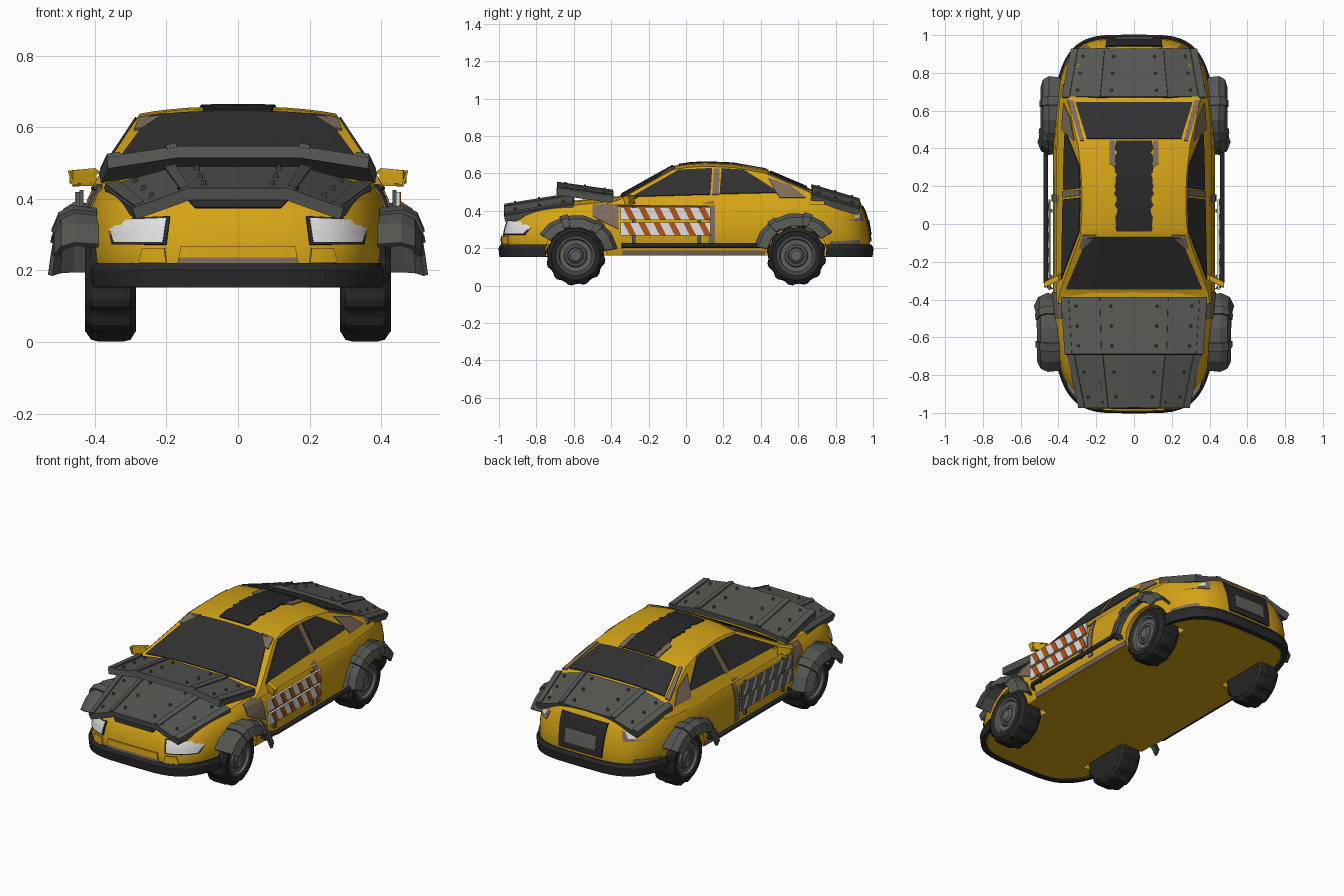
import bpy, bmesh, math, random
from mathutils import Vector, Matrix

if "Cube" in bpy.data.objects:
    bpy.data.objects.remove(bpy.data.objects["Cube"])
random.seed(3)

def mat(name, *c):
    m = bpy.data.materials.new(name)
    m.diffuse_color = (*c, 1)
    m.use_nodes = True
    m.node_tree.nodes["Principled BSDF"].inputs["Base Color"].default_value = m.diffuse_color
    return m
YELLOW = mat("yellow paint", .66, .37, .008)
TAN = mat("bare primer", .21, .15, .105)
PLATE = mat("armour grey", .092, .096, .086)
DARK = mat("black trim", .022, .022, .022)
GLASS = mat("dark glass", .03, .03, .03)
WHITE = mat("white", .75, .75, .75)
ORANGE = mat("orange", .45, .09, .012)
RIM = mat("rim grey", .12, .12, .115)
TYRE = mat("tyre rubber", .019, .019, .019)

def finish(name, bm, m, mirror=False, thick=0, smooth=0):
    bmesh.ops.remove_doubles(bm, verts=bm.verts, dist=1e-4)
    bmesh.ops.dissolve_degenerate(bm, edges=bm.edges, dist=1e-5)
    bmesh.ops.recalc_face_normals(bm, faces=bm.faces)
    me = bpy.data.meshes.new(name)
    bm.to_mesh(me)
    bm.free()
    me.materials.append(m)
    o = bpy.data.objects.new(name, me)
    bpy.context.collection.objects.link(o)
    if smooth:
        bpy.ops.object.select_all(action='DESELECT')
        o.select_set(True)
        bpy.context.view_layer.objects.active = o
        bpy.ops.object.shade_smooth_by_angle(angle=math.radians(smooth))
    if mirror:
        o.modifiers.new("mirror", 'MIRROR')
    if thick:
        s = o.modifiers.new("thickness", 'SOLIDIFY')
        s.thickness, s.offset = thick, 0
    return o

def sheet(name, m, f, us, vs, **k):
    """Surface f(u, v) sampled on a grid."""
    bm = bmesh.new()
    g = [[bm.verts.new(f(u, v)) for v in vs] for u in us]
    for i in range(len(us) - 1):
        for j in range(len(vs) - 1):
            bm.faces.new((g[i][j], g[i+1][j], g[i+1][j+1], g[i][j+1]))
    return finish(name, bm, m, **k)

def lin(n): return [i / n for i in range(n + 1)]

def interp(t, x):
    if x <= t[0][0]: return t[0][1]
    for (a, p), (b, q) in zip(t, t[1:]):
        if x <= b: return p + (q - p) * (x - a) / (b - a)
    return t[-1][1]

def panel(name, m, surf, c, nu=8, nv=4, mirror=True, thick=.008):
    """Thin plate on a surface: c = four 2D corners mapped by surf."""
    c = [Vector(p) for p in c]
    f = lambda u, v: surf(*c[0].lerp(c[1], u).lerp(c[3].lerp(c[2], u), v))
    return sheet(name, m, f, lin(nu), lin(nv), mirror=mirror, thick=thick)

def box(name, m, size, loc, rot=None, mirror=False):
    bm = bmesh.new()
    M = Matrix.Translation(loc) @ (rot or Matrix()) @ Matrix.Diagonal((*size, 1))
    bmesh.ops.create_cube(bm, size=1, matrix=M)
    return finish(name, bm, m, mirror=mirror)

# ---- body: superellipse plan outlines stacked from sill to shoulder
N = 4.2
def O(y): return max(0, 1 - abs(y) ** N) ** (1 / N)
TOP = [(-.97, .375), (-.8, .41), (-.4, .45), (0, .465), (.5, .485), (.7, .475), (.9, .44), (.97, .41)]
LEV = [(0, .41, .97), (.25, .43, .985), (.5, .43, .98), (.72, .42, .97), (.9, .4, .955), (1, .375, .94)]
def ztop(y): return interp(TOP, y)
def ab(y, z):
    t = (z - .16) / (ztop(y) - .16)
    return interp([(l[0], l[1]) for l in LEV], t), interp([(l[0], l[2]) for l in LEV], t)
def side(y, z):
    a, b = ab(y, z)
    return (a * O(y / b) + .002, y, z)
def end(s):
    def f(x, z):
        a, b = ab(s * .95, z)
        return (x, s * (b * O(x / a) + .002), z)
    return f
front, rear = end(-1), end(1)
FULL = [(0, 0, .9)] + LEV + [(1.07, .22, .935), (1.09, 0, .93)]
def body(Y, l):
    t, a, b = FULL[l]
    return (a * O(Y), b * Y, .16 + t * (ztop(b * Y) - .16))
YS = [-math.cos(math.pi * i / 48) for i in range(49)]
shell = sheet("body_shell", YELLOW, body, YS, range(len(FULL)), mirror=True, smooth=30)

# wheel wells
bm = bmesh.new()
for x in (-.435, .435):
    for y in (-.59, .59):
        bmesh.ops.create_cone(bm, cap_ends=True, segments=32, radius1=.168, radius2=.168, depth=.33,
            matrix=Matrix.Translation((x, y, .16)) @ Matrix.Rotation(math.pi / 2, 4, 'Y'))
cut = finish("wheel_well_cutter", bm, YELLOW)
cut.hide_render = True
cut.hide_set(True)
bo = shell.modifiers.new("wells", 'BOOLEAN')
bo.operation, bo.object, bo.solver = 'DIFFERENCE', cut, 'EXACT'

# bumpers
for s, n in ((-1, "front_bumper"), (1, "rear_bumper")):
    def bump(Y, k):
        z, g = [(.155, .97), (.155, 1), (.2, 1.005), (.218, .995), (.218, .97)][k]
        return (.438 * g * O(Y), s * .995 * g * abs(Y), z)
    sheet(n, DARK, bump, [Y for Y in YS if Y < -.74], range(5), mirror=True, thick=.006)

# ---- cabin
ROOF = [(-.42, .45), (-.36, .478), (-.07, .64), (.02, .653), (.1, .658), (.25, .652), (.42, .622), (.66, .52), (.74, .475)]
def cabin_x(y, z): return (.385 - .66 * (z - .47)) * O(y)
def edge(y):
    z = max(interp(ROOF, y) - .02, .44)
    return cabin_x(y, z), z
def top(x, y):
    return (x, y, interp(ROOF, y) - .02 * min(1, abs(x) / edge(y)[0]) ** 2.5 + .003)
def cabin(y, k):
    xe, ze = edge(y)
    if k <= 1:
        p = top(xe * k, y)
        return (p[0], y, max(p[2] - .003, .44))
    z = ze + (.43 - ze) * (k - 1)
    return (cabin_x(y, z), y, z)
sheet("cabin", YELLOW, cabin, [-.42, -.36, -.28, -.2, -.12, -.07, -.02, .02, .1, .18, .25, .34, .42, .5, .58, .66, .74],
      [0, .25, .5, .7, .85, 1, 1.5, 2], mirror=True, smooth=25)
def glass_side(y, z): return (cabin_x(y, z) + .002, y, z)
panel("windscreen", GLASS, top, [(-.36, -.345), (.36, -.345), (.245, -.07), (-.245, -.07)], 16, 8, False)
panel("rear_window", GLASS, top, [(-.25, .45), (.25, .45), (.31, .645), (-.31, .645)], 16, 6, False)
panel("front_side_window", GLASS, glass_side, [(-.29, .475), (.13, .487), (.14, .627), (-.04, .618)])
panel("rear_side_window", GLASS, glass_side, [(.18, .49), (.5, .497), (.31, .618), (.19, .626)])
panel("rear_pillar_primer", TAN, top, [(.265, .44), (.285, .44), (.352, .655), (.322, .655)])
panel("windscreen_pillar_primer", TAN, top, [(.27, -.13), (.29, -.13), (.275, -.06), (.2, -.06)])
panel("side_pillar_primer", TAN, glass_side, [(.14, .485), (.175, .485), (.18, .625), (.15, .625)])
panel("quarter_primer", TAN, glass_side, [(.5, .47), (.64, .47), (.56, .535), (.44, .575)])
panel("roof_primer", TAN, top, [(.1, .3), (.13, .32), (.13, .44), (.1, .44)])
# worn roof stripe
wob = [random.uniform(.088, .106) for _ in range(25)]
sheet("roof_stripe", DARK, lambda u, v: top(v * wob[int(u * 24)], -.04 + .48 * u),
      lin(24), [-1, -.5, 0, .5, 1], thick=.008)

# ---- body side and end details
panel("fender_primer", TAN, side, [(-.5, .37), (-.36, .3), (-.36, .445), (-.5, .43)])
panel("door_top_primer", TAN, side, [(-.37, .425), (.15, .425), (.15, .456), (-.37, .446)])
panel("door_rear_primer", TAN, side, [(.12, .21), (.155, .21), (.155, .456), (.12, .456)])
panel("sill_primer", TAN, side, [(-.34, .163), (.42, .163), (.42, .188), (-.34, .188)])
panel("rear_corner_primer", TAN, side, [(.77, .222), (.93, .222), (.92, .245), (.78, .235)])
panel("headlight", WHITE, front, [(.21, .278), (.345, .278), (.362, .338), (.2, .345)], 12)
panel("headlight_frame", DARK, front, [(.2, .272), (.351, .272), (.368, .343), (.19, .351)], 12, 4, True, .005)
panel("bumper_primer", TAN, front, [(-.17, .217), (.17, .217), (.165, .235), (-.165, .235)], 12, 2, False)
panel("intake_frame", YELLOW, front, [(-.165, .235), (.165, .235), (.16, .268), (-.16, .268)], 12, 2, False, .014)
panel("fog_lamp", YELLOW, front, [(.2, .222), (.275, .222), (.265, .262), (.205, .262)], 6, 2, True, .014)
panel("tail_light_frame", TAN, rear, [(.25, .345), (.372, .345), (.36, .415), (.23, .4)], 10, 4, True, .006)
panel("tail_light", WHITE, rear, [(.27, .36), (.365, .36), (.355, .41), (.25, .395)], 10)
panel("boot_panel", DARK, rear, [(-.14, .235), (.14, .235), (.15, .425), (-.15, .425)], 8, 6, False, .012)
panel("rear_number_plate", RIM, rear, [(-.1, .27), (.1, .27), (.1, .35), (-.1, .35)], 6, 2, False, .018)
sheet("hood_vent", DARK, lambda u, v: (u * (.12 + .05 * v), -.972 + .03 * v, .375 + .055 * v), [-1, 0, 1], [0, 1], thick=.01)

# ---- armour plates with seams and rivets
riv = bmesh.new()
def armour(name, p, q, drop):
    def P(s, v, up=0):
        y, z, w = (a + (b - a) * v for a, b in zip(p, q))
        return (s * w, y, z + up - drop * max(0, (abs(s) - .47) / .53))
    S = [-1, -.82, -.47, 0, .47, .82, 1]
    sheet(name, PLATE, lambda s, v: P(s, v, -.017), S, lin(2), thick=.034)
    sheet(name + "_seam", PLATE, lambda s, v: P(s, v, .002), [.47, .55], [0, 1], thick=.012, mirror=True)
    sheet(name + "_edge", PLATE, lambda s, v: P(s, v, .002), [.9, 1], [0, 1], thick=.012, mirror=True)
    for s in (-.8, -.32, .32, .8):
        for v in (.15, .5, .85):
            bmesh.ops.create_cone(riv, cap_ends=True, segments=8, radius1=.009, radius2=.005, depth=.018,
                                  matrix=Matrix.Translation(P(s, v, .004)))
armour("front_hood_plate", (-.97, .43, .29), (-.6, .49, .37), .055)
armour("rear_hood_plate", (-.69, .548, .365), (-.39, .505, .385), .03)
armour("boot_plate", (.67, .535, .38), (.925, .46, .33), .05)
finish("rivets", riv, PLATE)

# ---- wheels, flares
def lathe(name, m, prof, cy, lug=0):
    def f(i, k):
        x, r = prof[k]
        if lug and r > .14 and i % 4 < 2: r -= lug
        a = 2 * math.pi * i / 48
        return (x, cy + r * math.cos(a), .16 + r * math.sin(a))
    sheet(name, m, f, range(49), range(len(prof)), mirror=True)
FL = [(.39, .205), (.455, .213), (.49, .195), (.508, .15)]
for s, n in ((-1, "front"), (1, "rear")):
    cy = s * .59
    lathe(n + "_tyre", TYRE, [(.285, 0), (.285, .13), (.3, .155), (.32, .16), (.39, .16), (.41, .155),
                              (.427, .13), (.422, .1), (.4, .095)], cy, .009)
    lathe(n + "_rim", RIM, [(.4, .1), (.424, .1), (.424, .092), (.41, .085), (.408, .062), (.42, .055),
                            (.42, .045), (.412, .04), (.424, .028), (.424, 0)], cy)
    def flare(deg, k, grow=0):
        x, r = FL[k]
        a = math.radians(deg)
        r += grow
        splay = .02 * max(0, 1 - deg / 60) * k / 3 - (.02 * k / 3 if s > 0 else 0)
        return (x + splay + grow, cy - s * r * math.cos(a) * 1.04, .16 + (.01 if s > 0 else 0) + r * math.sin(a))
    sheet(n + "_flare", PLATE, flare, [10, 32, 55, 80, 105, 128, 148], range(4), mirror=True, thick=.014)
    for d in (48, 100):
        sheet(n + "_flare_band", PLATE, lambda g, k: flare(g, k, .006), [d, d + 12], range(4), mirror=True, thick=.014)

# ---- side bars, door barriers, mirrors
PATH = [(.41, -.345), (.445, -.34), (.467, -.31), (.467, .37), (.445, .4), (.41, .405)]
sheet("side_bar", DARK, lambda i, a: (PATH[i][0] + .013 * math.cos(a), PATH[i][1], .215 + .013 * math.sin(a)),
      range(6), [math.pi * k / 4 for k in range(9)], mirror=True, smooth=50)
for s, n in ((1, "right"), (-1, "left")):
    base, mark, w = (WHITE, ORANGE, .034) if s > 0 else (RIM, WHITE, .014)
    for zc in (.303, .385):
        box(n + "_barrier_board", base, (.012, .48, .068), (s * .447, -.11, zc))
        for k in range(6):
            y = -.335 + k * .08
            sheet(n + "_barrier_stripe", mark, lambda u, v: (s * .454, y + u * w + .035 * (1 - v), zc - .034 + .068 * v),
                  [0, 1], [0, 1], thick=.004)
    for y in (-.28, .07):
        box(n + "_barrier_post", PLATE, (.012, .018, .2), (s * .437, y, .325))
def wing(y, k):
    x, z = [(.375, .452), (.4, .44), (.46, .438), (.472, .476), (.40, .482), (.375, .46), (.375, .452)][k]
    return (x, y - .5 * (x - .42), z)
sheet("wing_mirror", YELLOW, wing, [-.31, -.28], range(7), mirror=True, thick=.008)
sheet("wing_mirror_face", YELLOW, lambda u, v: (.4 + .066 * u, -.295 - .5 * (-.02 + .066 * u), .442 + .036 * v),
      [0, 1], [0, 1], mirror=True, thick=.022)
